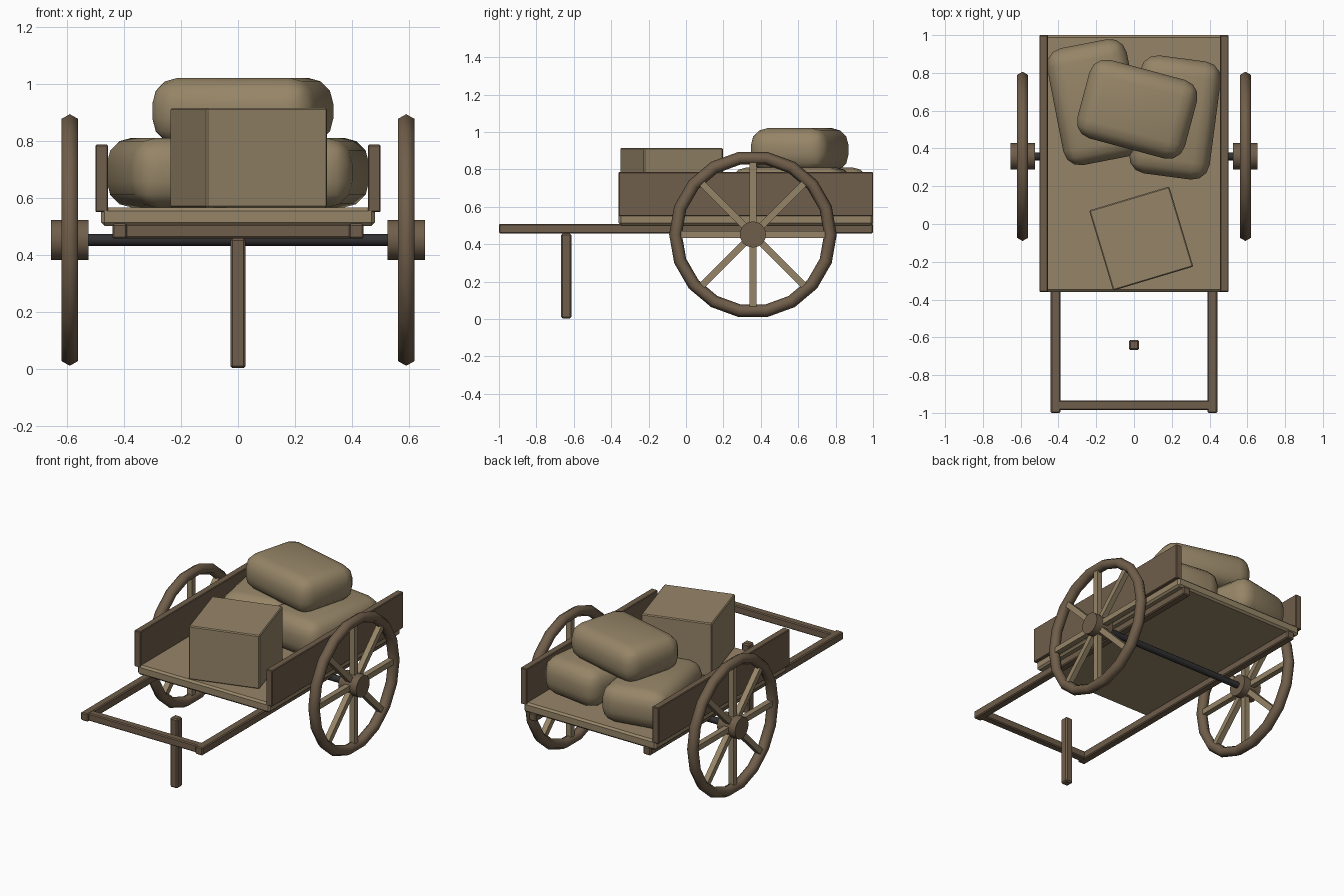
import bpy
import bmesh
from math import radians, pi, cos, sin
from mathutils import Matrix, Vector

default = bpy.data.objects.get("Cube")
if default:
    bpy.data.objects.remove(default, do_unlink=True)


def material(name, rgb):
    mat = bpy.data.materials.new(name)
    mat.use_nodes = True
    color = (*rgb, 1.0)
    mat.diffuse_color = color
    bsdf = next(n for n in mat.node_tree.nodes if n.type == 'BSDF_PRINCIPLED')
    bsdf.inputs["Base Color"].default_value = color
    return mat


TAN = material("tan wood and sacking", (0.305, 0.235, 0.137))
BROWN = material("brown wood", (0.162, 0.112, 0.069))
IRON = material("dark iron", (0.03, 0.03, 0.032))


def add_object(name, bm, mat, smooth_angle=None):
    bmesh.ops.recalc_face_normals(bm, faces=bm.faces)
    mesh = bpy.data.meshes.new(name)
    bm.to_mesh(mesh)
    bm.free()
    mesh.materials.append(mat)
    obj = bpy.data.objects.new(name, mesh)
    bpy.context.collection.objects.link(obj)
    if smooth_angle:
        bpy.ops.object.select_all(action='DESELECT')
        obj.select_set(True)
        bpy.context.view_layer.objects.active = obj
        bpy.ops.object.shade_smooth_by_angle(angle=radians(smooth_angle))
    return obj


def block(name, center, size, mat, bevel=0.006, segments=1, turn=0, smooth=None):
    """Bevelled box, turned about the vertical axis."""
    bm = bmesh.new()
    bmesh.ops.create_cube(bm, size=1)
    bmesh.ops.scale(bm, vec=size, verts=bm.verts)
    bmesh.ops.bevel(bm, geom=bm.edges[:], offset=bevel, segments=segments,
                    profile=0.5, affect='EDGES')
    bm.transform(Matrix.Translation(center) @ Matrix.Rotation(radians(turn), 4, 'Z'))
    return add_object(name, bm, mat, smooth)


def rod_along_x(name, center, radius, length, sides, mat):
    bm = bmesh.new()
    bmesh.ops.create_cone(bm, cap_ends=True, segments=sides, radius1=radius,
                          radius2=radius, depth=length)
    bm.transform(Matrix.Translation(center) @ Matrix.Rotation(pi / 2, 4, 'Y'))
    return add_object(name, bm, mat, 35)


def wheel_rim(name, center, major, minor, steps, sides):
    """Ring with a six-sided section, lying in the plane across the axle."""
    bm = bmesh.new()
    rings = []
    for i in range(steps):
        a = 2 * pi * i / steps
        ring = []
        for j in range(sides):
            b = 2 * pi * j / sides
            r = major + minor * cos(b)
            ring.append(bm.verts.new(Vector(center) + Vector(
                (minor * sin(b), r * cos(a), r * sin(a)))))
        rings.append(ring)
    for i in range(steps):
        here, there = rings[i], rings[(i + 1) % steps]
        for j in range(sides):
            k = (j + 1) % sides
            bm.faces.new((here[j], here[k], there[k], there[j]))
    return add_object(name, bm, BROWN, 65)


def wheel_spokes(name, center, length, width):
    """Four crossing bars make eight spokes."""
    bm = bmesh.new()
    for i in range(4):
        bar = bmesh.ops.create_cube(bm, size=1)["verts"]
        bmesh.ops.scale(bm, vec=(width, width, length), verts=bar)
        bmesh.ops.rotate(bm, verts=bar, matrix=Matrix.Rotation(i * pi / 4, 3, 'X'))
    bmesh.ops.translate(bm, vec=center, verts=bm.verts)
    return add_object(name, bm, TAN)


# Cart bed and prop leg
block("bed", (0, 0.32, 0.533), (0.96, 1.36, 0.064), TAN, 0.012)
block("prop_leg", (0, -0.64, 0.23), (0.054, 0.054, 0.455), BROWN, 0.008)
block("handle_bar", (0, -0.96, 0.483), (0.80, 0.05, 0.05), BROWN)

# Axle
AXLE_Y, AXLE_Z = 0.358, 0.452
rod_along_x("axle", (0, AXLE_Y, AXLE_Z), 0.021, 1.08, 12, IRON)

# Side boards, shafts and wheels on both sides
for side, sign in (("left", 1), ("right", -1)):
    block(side + "_side_board", (sign * 0.478, 0.32, 0.668),
          (0.045, 1.36, 0.236), BROWN, 0.004)
    block(side + "_shaft", (sign * 0.415, 0, 0.483), (0.052, 2.0, 0.052), BROWN)
    hub = (sign * 0.59, AXLE_Y, AXLE_Z)
    wheel_rim(side + "_wheel_rim", hub, 0.414, 0.034, 18, 6)
    wheel_spokes(side + "_wheel_spokes", hub, 0.77, 0.036)
    rod_along_x(side + "_wheel_hub", hub, 0.07, 0.13, 16, BROWN)

# Cargo: crate and sacks
block("crate", (0.038, -0.077, 0.74), (0.443, 0.443, 0.35), TAN, 0.006, turn=16.7)
sacks = (
    ("right_sack", (-0.206, 0.645, 0.688), (0.43, 0.63, 0.245), 11),
    ("left_sack", (0.217, 0.564, 0.688), (0.43, 0.63, 0.245), -7.5),
    ("top_sack", (0.017, 0.608, 0.904), (0.59, 0.43, 0.232), -15),
)
for name, center, size, turn in sacks:
    block(name, center, size, TAN, 0.09, 3, turn, 40)
